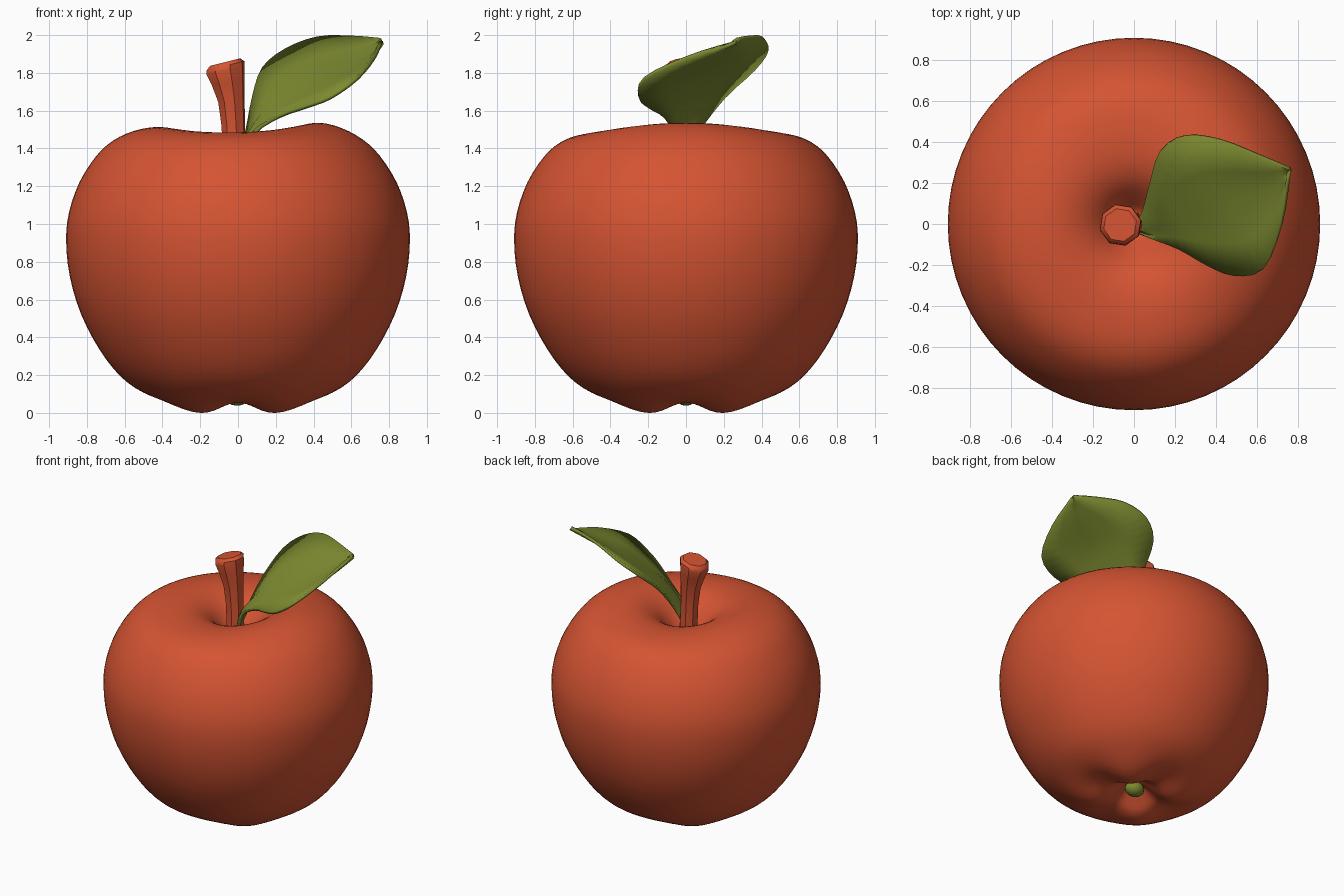
import bpy, bmesh, math
from mathutils import Vector

if "Cube" in bpy.data.objects:
    bpy.data.objects.remove(bpy.data.objects["Cube"])


def material(name, rgb):
    m = bpy.data.materials.new(name)
    m.diffuse_color = (*rgb, 1)
    m.use_nodes = True
    m.node_tree.nodes["Principled BSDF"].inputs["Base Color"].default_value = m.diffuse_color
    return m


RED = material("apple red", (0.66, 0.088, 0.032))
GREEN = material("leaf green", (0.205, 0.255, 0.030))


def finish(name, bm, mat, angle=None):
    bmesh.ops.recalc_face_normals(bm, faces=bm.faces)
    me = bpy.data.meshes.new(name)
    bm.to_mesh(me)
    bm.free()
    me.materials.append(mat)
    ob = bpy.data.objects.new(name, me)
    bpy.context.collection.objects.link(ob)
    bpy.ops.object.select_all(action='DESELECT')
    ob.select_set(True)
    bpy.context.view_layer.objects.active = ob
    if angle:
        bpy.ops.object.shade_smooth_by_angle(angle=math.radians(angle))
    else:
        bpy.ops.object.shade_smooth()
    return ob


def spline(pts, steps):
    """Catmull-Rom curve through the points."""
    p = [Vector(q) for q in pts]
    p = [2 * p[0] - p[1]] + p + [2 * p[-1] - p[-2]]
    out = []
    for a, b, c, d in zip(p, p[1:], p[2:], p[3:]):
        for i in range(steps):
            t = i / steps
            out.append(0.5 * (2 * b + (c - a) * t + (2 * a - 5 * b + 4 * c - d) * t * t
                              + (3 * b - a - 3 * c + d) * t ** 3))
    return out + [p[-2]]


def skin(bm, rings):
    """Join closed rings of points and cap both ends."""
    rows = [[bm.verts.new(q) for q in r] for r in rings]
    n = len(rows[0])
    for a, b in zip(rows, rows[1:]):
        for i in range(n):
            bm.faces.new((a[i], a[(i + 1) % n], b[(i + 1) % n], b[i]))
    bm.faces.new(rows[0])
    bm.faces.new(rows[-1])


# Apple body: lathed profile, four lobes underneath, uneven upper rim
profile = [(0.01, 0.125), (0.07, 0.115), (0.14, 0.06), (0.20, 0.015), (0.28, 0.0), (0.38, 0.025),
           (0.50, 0.095), (0.62, 0.19), (0.73, 0.33), (0.83, 0.52), (0.89, 0.72), (0.91, 0.91),
           (0.895, 1.06), (0.84, 1.22), (0.75, 1.36), (0.66, 1.44), (0.55, 1.487), (0.42, 1.505),
           (0.30, 1.485), (0.20, 1.43), (0.12, 1.345), (0.07, 1.29), (0.01, 1.27)]
SEG = 64
rings = []
for r, z in spline(profile, 3):
    ring = []
    for i in range(SEG):
        a = 2 * math.pi * i / SEG
        if z < 0.9:
            w = math.exp(-((r - 0.29) / 0.17) ** 2)
            dz = 0.055 * w * (0.5 + 0.5 * math.cos(4 * a))
        else:
            w = math.exp(-((r - 0.42) / 0.2) ** 2)
            dz = w * (0.02 * math.cos(2 * a) + 0.011 * math.cos(a))
        ring.append((r * math.cos(a), r * math.sin(a), z + dz))
    rings.append(ring)
bm = bmesh.new()
skin(bm, rings)
finish("apple_body", bm, RED)

# Stem: eight-sided, flared and tilted towards the top (centre x, z, radius, tilt)
stem = [(-0.015, 1.22, 0.07, 0), (-0.02, 1.40, 0.064, 0), (-0.025, 1.52, 0.064, 0),
        (-0.035, 1.65, 0.072, 0.05), (-0.052, 1.75, 0.09, 0.15), (-0.066, 1.815, 0.104, 0.22),
        (-0.066, 1.838, 0.102, 0.24), (-0.068, 1.857, 0.082, 0.25)]
rings = []
for cx, cz, r, tilt in stem:
    ring = []
    for i in range(8):
        a = 2 * math.pi * (i + 0.3) / 8
        x = r * math.cos(a)
        ring.append((cx + x, -0.005 + r * math.sin(a), cz + x * tilt))
    rings.append(ring)
bm = bmesh.new()
skin(bm, rings)
finish("stem", bm, RED, 40)

# Leaf: back edge, midrib and front edge, joined as a shallow trough
back = [(0, 0, 1.32), (0.045, 0.06, 1.48), (0.08, 0.2, 1.67), (0.13, 0.36, 1.82),
        (0.25, 0.43, 1.92), (0.42, 0.41, 1.985), (0.6, 0.34, 1.99), (0.755, 0.272, 1.98)]
mid = [(0.01, -0.02, 1.32), (0.06, -0.03, 1.48), (0.17, 0, 1.62), (0.29, 0.04, 1.71),
       (0.42, 0.07, 1.785), (0.54, 0.11, 1.83), (0.66, 0.17, 1.89), (0.76, 0.265, 1.975)]
front = [(0.01, -0.04, 1.32), (0.08, -0.07, 1.48), (0.22, -0.12, 1.57), (0.36, -0.2, 1.62),
         (0.49, -0.25, 1.67), (0.63, -0.22, 1.77), (0.72, 0, 1.88), (0.757, 0.255, 1.968)]
bm = bmesh.new()
rows = []
for b, m, f in zip(*(spline(e, 3) for e in (back, mid, front))):
    sag = Vector((0.008, 0, -0.012))
    rows.append([bm.verts.new(q) for q in (b, (b + m) / 2 + sag, m, (m + f) / 2 + sag, f)])
for a, b in zip(rows, rows[1:]):
    for i in range(4):
        bm.faces.new((a[i], a[i + 1], b[i + 1], b[i]))
leaf = finish("leaf", bm, GREEN, 50)
solid = leaf.modifiers.new("thickness", 'SOLIDIFY')
solid.thickness = 0.02
solid.offset = 0

# Calyx: small green bud in the bottom hollow
bm = bmesh.new()
bmesh.ops.create_uvsphere(bm, u_segments=16, v_segments=8, radius=1)
for v in bm.verts:
    v.co = (v.co.x * 0.07 - 0.005, v.co.y * 0.06, v.co.z * 0.05 + 0.088)
finish("calyx", bm, GREEN)
